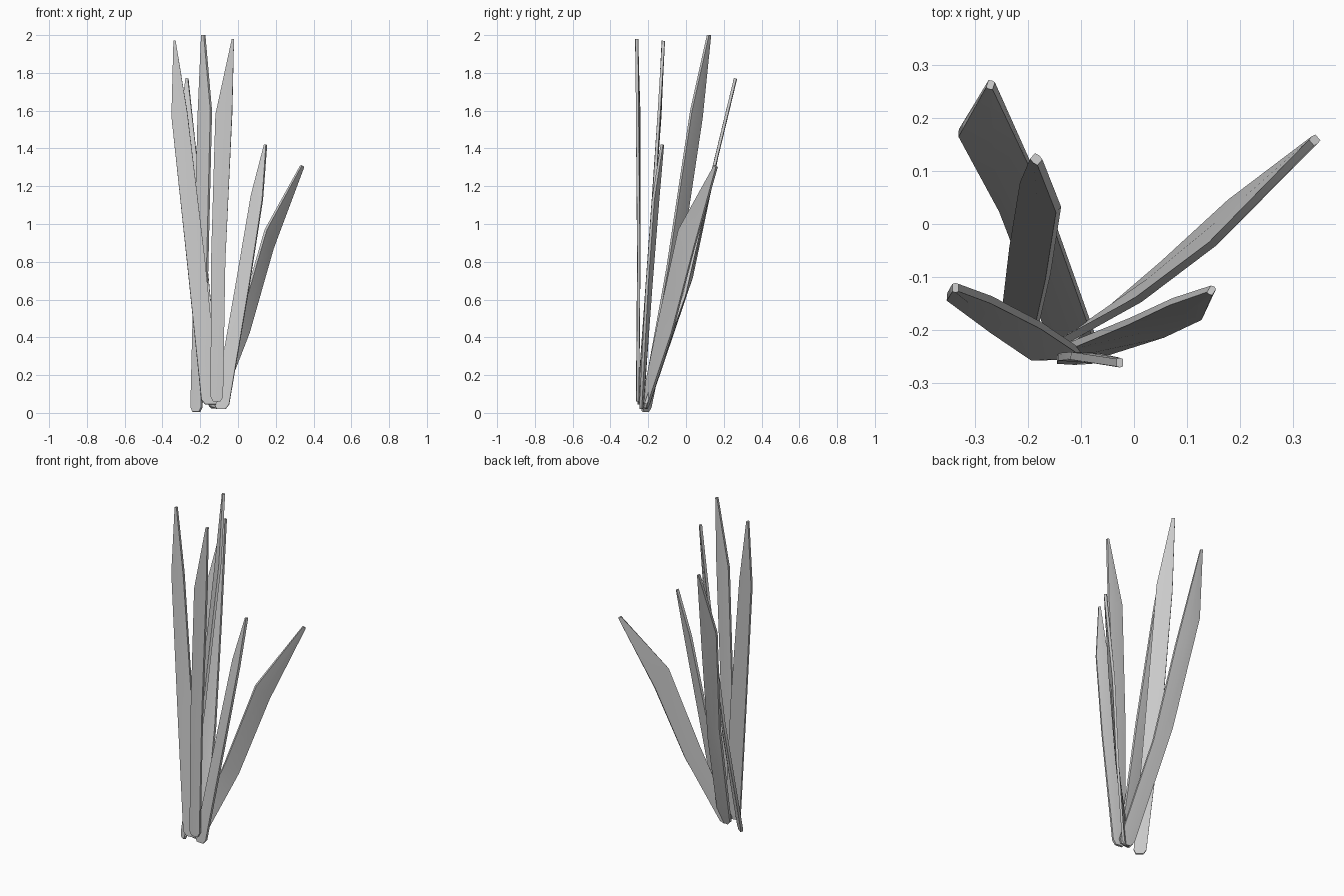
import bpy, bmesh
from mathutils import Vector as V

if "Cube" in bpy.data.objects:
    bpy.data.objects.remove(bpy.data.objects["Cube"])

T = 0.009  # half thickness of a blade


def blade(name, stations):
    """Loft a thin section through (centre, half-width vector) stations."""
    st = [(V(c), V(w)) for c, w in stations]
    # rounded foot below the first station
    d = (st[0][0] - st[1][0]).normalized()
    st.insert(0, (st[0][0] + d * 0.025, st[0][1] * 0.6))
    bm = bmesh.new()
    rings = []
    for i, (c, w) in enumerate(st):
        tan = st[min(i + 1, len(st) - 1)][0] - st[max(i - 1, 0)][0]
        n = tan.cross(w).normalized() * T
        rings.append([bm.verts.new(p) for p in
                      (c - w - n * .8, c - n, c + w - n * .8,
                       c + w + n * .8, c + n, c - w + n * .8)])
    for a, b in zip(rings, rings[1:]):
        for k in range(6):
            j = (k + 1) % 6
            bm.faces.new((a[k], a[j], b[j], b[k]))
    bm.faces.new(rings[0][::-1])
    bm.faces.new(rings[-1])
    bmesh.ops.recalc_face_normals(bm, faces=bm.faces)
    me = bpy.data.meshes.new(name)
    bm.to_mesh(me)
    bm.free()
    ob = bpy.data.objects.new(name, me)
    bpy.context.collection.objects.link(ob)
    bpy.context.view_layer.objects.active = ob
    ob.select_set(True)
    bpy.ops.object.shade_smooth_by_angle()
    ob.select_set(False)


# Each blade: foot, middle, widest point, tip
blade("left_leaf", [((-.148, -.245, .07), (.046, .005, 0)),
                    ((-.222, -.195, .80), (.047, .004, .01)),
                    ((-.310, -.140, 1.58), (.042, -.003, .01)),
                    ((-.336, -.120, 1.97), (.006, 0, 0))])
blade("back_left_leaf", [((-.120, -.205, .05), (.045, -.008, 0)),
                         ((-.200, .010, .67), (.053, -.020, -.05)),
                         ((-.265, .146, 1.29), (.065, -.025, -.10)),
                         ((-.270, .262, 1.77), (.006, -.002, 0))])
blade("back_leaf", [((-.220, -.210, .03), (.028, -.022, 0)),
                    ((-.196, -.070, .75), (.034, -.030, .01)),
                    ((-.176, .055, 1.58), (.034, -.028, .02)),
                    ((-.184, .122, 2.0), (.007, -.006, 0))])
blade("front_leaf", [((-.112, -.256, .085), (.033, 0, 0)),
                     ((-.105, -.250, .80), (.038, 0, 0)),
                     ((-.075, -.253, 1.58), (.044, -.005, 0)),
                     ((-.027, -.261, 1.98), (.006, 0, 0))])
blade("right_leaf", [((-.085, -.235, .045), (.038, -.005, 0)),
                     ((.025, -.195, .68), (.034, -.012, -.01)),
                     ((.100, -.160, 1.14), (.030, -.014, -.01)),
                     ((.146, -.125, 1.42), (.005, -.003, 0))])
blade("far_right_leaf", [((-.120, -.215, .05), (.030, .015, -.01)),
                         ((.033, -.108, .46), (.024, .034, -.035)),
                         ((.165, .002, .92), (.018, .040, -.05)),
                         ((.340, .158, 1.306), (.006, .005, -.005))])
